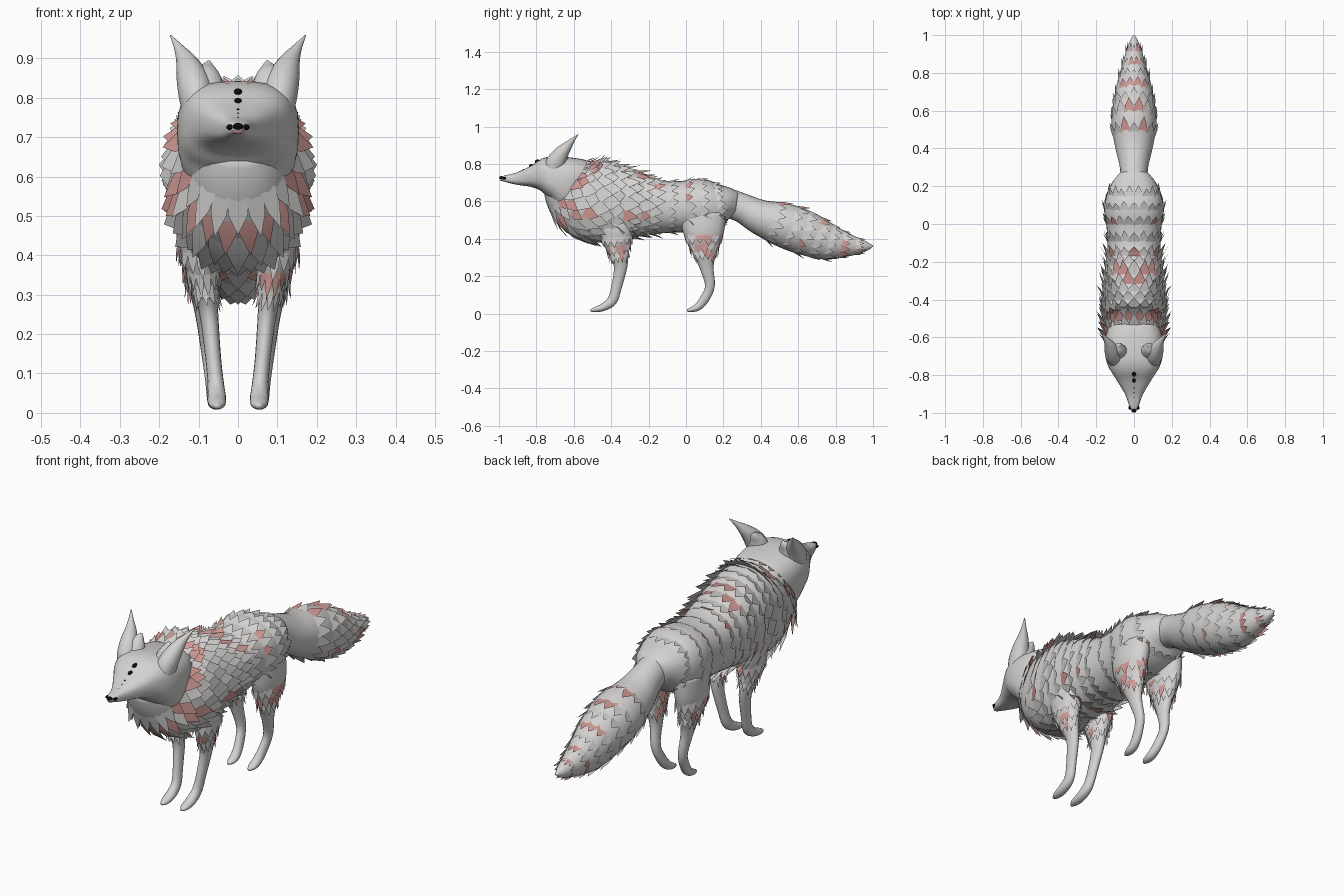
import bpy, bmesh, math, random
from mathutils import Vector

random.seed(11)
if "Cube" in bpy.data.objects:
    bpy.data.objects.remove(bpy.data.objects["Cube"])


def material(name, rgb):
    m = bpy.data.materials.new(name)
    m.use_nodes = True
    m.diffuse_color = (*rgb, 1)
    m.node_tree.nodes["Principled BSDF"].inputs["Base Color"].default_value = (*rgb, 1)
    return m


GREY = material("pale_grey_fur", (0.66, 0.65, 0.64))
RED = material("dusty_red_fur", (0.63, 0.32, 0.3))
BLACK = material("black_nose", (0.003, 0.003, 0.003))


def finish(name, bm, mats):
    me = bpy.data.meshes.new(name)
    bm.to_mesh(me)
    bm.free()
    for m in mats:
        me.materials.append(m)
    for p in me.polygons:
        p.use_smooth = True
    ob = bpy.data.objects.new(name, me)
    bpy.context.collection.objects.link(ob)


class Tube:
    """Smooth tube through sections (x, y, z, half width, half depth)."""

    def __init__(self, sections, power=1.0, side=1):
        self.s = [(x * side, y, z, w, d) for x, y, z, w, d in sections]
        self.power = power
        self.end = len(self.s) - 1

    def at(self, t):
        t = min(max(t, 0), self.end)
        i = min(int(t), self.end - 1)
        u = t - i
        a, b, c, d = [self.s[min(max(k, 0), self.end)] for k in range(i - 1, i + 3)]
        return [0.5 * (2 * q + (r - p) * u + (2 * p - 5 * q + 4 * r - e) * u * u
                       + (3 * q - p - 3 * r + e) * u ** 3)
                for p, q, r, e in zip(a, b, c, d)]

    def point(self, t, angle, lift=0.0):
        x, y, z, w, d = self.at(t)
        ahead = Vector(self.at(t + 0.1)[:3]) - Vector(self.at(t - 0.1)[:3])
        ahead.x = 0
        normal = Vector((1, 0, 0)).cross(ahead.normalized())
        ca, sa = [math.copysign(abs(v) ** self.power, v)
                  for v in (math.cos(angle), math.sin(angle))]
        w, d = max(w, 0.001) + lift, max(d, 0.001) + lift
        return Vector((x, y, z)) + Vector((w * ca, 0, 0)) + normal * d * sa

    def build(self, name, sides=24, steps=4):
        bm = bmesh.new()
        rings = [[bm.verts.new(self.point(k / steps, math.tau * j / sides))
                  for j in range(sides)] for k in range(self.end * steps + 1)]
        for r, q in zip(rings, rings[1:]):
            for j in range(sides):
                n = (j + 1) % sides
                bm.faces.new((r[j], q[j], q[n], r[n]))
        bm.faces.new(rings[0])
        bm.faces.new(rings[-1][::-1])
        bmesh.ops.recalc_face_normals(bm, faces=bm.faces)
        finish(name, bm, [GREY])

    def fur(self, name, rows, count, length, lift, red):
        """Overlapping pointed tufts in rings, mirrored in x; alternate rows are redder."""
        bm = bmesh.new()
        for k, t in enumerate(rows):
            gap = (Vector(self.at(t + 0.2)[:3]) - Vector(self.at(t - 0.2)[:3])).length / 0.4
            dt = length / max(gap, 0.03)
            odd = k % 2
            style = [(random.random() < red * (0.6, 1.4)[odd], random.uniform(0.75, 1.25),
                      random.uniform(0.6, 1.3)) for _ in range(count)]
            for j in range(count):
                is_red, stretch, rise = style[min(j, (count - odd - j) % count)]
                a = math.pi / 2 + math.tau * (j + 0.5 * odd) / count
                h = 0.62 * math.tau / count
                reach, up = dt * stretch, lift * rise
                spots = [(0, -h, -0.002), (reach * 0.5, -h * 0.72, up * 0.4),
                         (reach * 0.5, h * 0.72, up * 0.4), (0, h, -0.002),
                         (reach, 0, up)]
                v = [bm.verts.new(self.point(t + q, a + b, c)) for q, b, c in spots]
                for f in (v[:4], (v[1], v[4], v[2])):
                    bm.faces.new(f).material_index = int(is_red)
        finish(name, bm, [GREY, RED])


def bead(name, centre, size, mat=BLACK):
    bm = bmesh.new()
    bmesh.ops.create_uvsphere(bm, u_segments=12, v_segments=8, radius=1)
    for v in bm.verts:
        v.co = Vector(centre) + Vector([a * b for a, b in zip(v.co, size)])
    finish(name, bm, [mat])


def spread(start, stop, n):
    return [start + (stop - start) * i / (n - 1) for i in range(n)]


# Body from neck to rump
body = Tube([(0, -.70, .72, .10, .10), (0, -.62, .665, .14, .175),
             (0, -.52, .615, .16, .22), (0, -.40, .595, .165, .215),
             (0, -.28, .585, .158, .18), (0, -.15, .572, .142, .145),
             (0, -.03, .572, .144, .137), (0, .07, .575, .158, .147),
             (0, .15, .58, .146, .13), (0, .22, .59, .116, .09),
             (0, .27, .585, .075, .065)], 0.88)
body.build("body", 32)
body.fur("body_fur", spread(0.72, 4.7, 11), 22, .075, .032, .24)
body.fur("hip_fur", [5.4, 6.2, 7.0, 8.1], 22, .06, .02, .16)

# Bushy tail
tail = Tube([(0, .20, .60, .07, .08), (0, .30, .565, .075, .078),
             (0, .40, .515, .098, .095), (0, .52, .475, .118, .118),
             (0, .64, .43, .11, .118), (0, .76, .385, .085, .098),
             (0, .88, .365, .052, .058), (0, .96, .36, .026, .028),
             (0, 1.0, .362, .003, .003)])
tail.build("tail")
tail.fur("tail_fur", [2.4, 3.2, 3.75, 4.3, 4.9, 5.5, 6.2], 15, .07, .016, .26)

# Broad masked head with a pointed muzzle, its back sunk into the neck
head = Tube([(0, -.992, .722, .008, .008), (0, -.965, .722, .024, .018),
             (0, -.90, .722, .048, .034), (0, -.82, .733, .096, .06),
             (0, -.75, .738, .138, .1), (0, -.68, .723, .154, .122),
             (0, -.61, .69, .15, .15), (0, -.54, .65, .125, .16)], 0.72)
head.build("head", 32)

# Nose, mouth and the flat beads along the bridge
bead("nose", (0, -.986, .727), (.014, .013, .009))
bead("mouth", (0, -.978, .714), (.016, .016, .006), RED)
for s, side in ((1, "left"), (-1, "right")):
    bead(side + "_nostril", (s * .02, -.972, .725), (.01, .012, .007))
for t, r in ((3.5, .014), (3.02, .013), (2.5, .006), (2.2, .005), (1.8, .005)):
    bead("bridge_bead", head.point(t, math.pi / 2, -.003), (r * .75, r * 1.2, r * .7))

# Ears and legs, left then right
ear = [(.095, -.715, .735, .04, .045), (.105, -.70, .80, .045, .052),
       (.115, -.672, .85, .041, .042), (.13, -.635, .895, .027, .026),
       (.15, -.606, .928, .013, .012), (.171, -.577, .958, .002, .002)]
ear_lobe = [(.08, -.69, .78, .055, .05), (.085, -.665, .845, .045, .035),
            (.08, -.645, .875, .022, .018), (.074, -.637, .893, .004, .004)]
front_leg = [(.085, -.37, .52, .06, .11), (.094, -.37, .42, .054, .088),
             (.086, -.36, .33, .034, .056), (.074, -.35, .25, .024, .036),
             (.063, -.372, .14, .02, .028), (.056, -.395, .07, .021, .027),
             (.054, -.44, .036, .024, .021), (.053, -.485, .022, .02, .014),
             (.053, -.51, .017, .007, .006)]
hind_leg = [(.09, .09, .54, .06, .125), (.10, .095, .43, .056, .108),
            (.094, .10, .34, .038, .07), (.084, .11, .25, .025, .038),
            (.073, .128, .15, .02, .026), (.063, .10, .08, .02, .025),
            (.057, .065, .038, .022, .021), (.055, .03, .022, .02, .014),
            (.055, .005, .017, .007, .006)]
for s, side in ((1, "left"), (-1, "right")):
    Tube(ear, 1, s).build(side + "_ear", 16)
    Tube(ear_lobe, 1, s).build(side + "_ear_lobe", 16)
    for part, sections in (("front", front_leg), ("hind", hind_leg)):
        leg = Tube(sections, 1, s)
        leg.build(f"{side}_{part}_leg", 16)
        leg.fur(f"{side}_{part}_leg_fur", [1.0, 1.5, 1.95], 14, .07, .016, .3)
